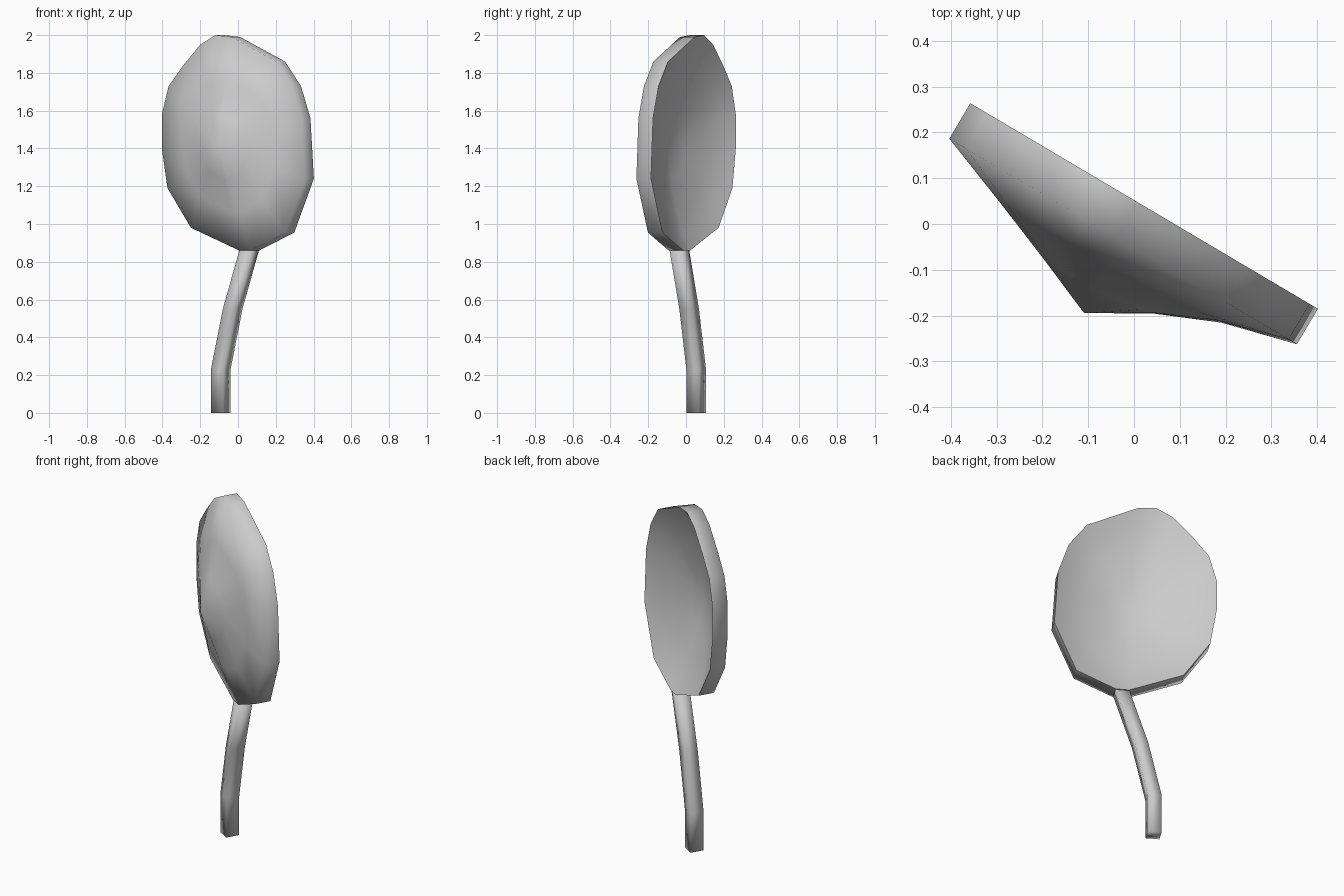
import bpy, bmesh, math

cube = bpy.data.objects.get("Cube")
if cube:
    bpy.data.objects.remove(cube, do_unlink=True)

grey = bpy.data.materials.new("plain_grey")
grey.use_nodes = True
GREY = (0.6, 0.6, 0.6, 1)
grey.diffuse_color = GREY
grey.node_tree.nodes["Principled BSDF"].inputs["Base Color"].default_value = GREY

TURN = math.radians(-30.6)   # the whole leaf is turned about the vertical
HALF = 0.045                 # half the rim thickness


def finish(bm, name):
    bmesh.ops.recalc_face_normals(bm, faces=bm.faces)
    for face in bm.faces:
        face.smooth = True
    mesh = bpy.data.meshes.new(name)
    bm.to_mesh(mesh)
    bm.free()
    mesh.materials.append(grey)
    obj = bpy.data.objects.new(name, mesh)
    obj.rotation_euler.z = TURN
    bpy.context.collection.objects.link(obj)


def bridge(bm, a, b):
    for i in range(len(a)):
        j = (i + 1) % len(a)
        bm.faces.new((a[i], a[j], b[j], b[i]))


# Cupped leaf blade: outline (across, height), drawn in towards an off-centre peak
OUTLINE = [(0.033, 0.86), (0.105, 0.86), (0.32, 0.955), (0.44, 1.24),
           (0.419, 1.56), (0.361, 1.73), (0.263, 1.86), (-0.014, 1.99),
           (-0.113, 2.0), (-0.205, 1.95), (-0.31, 1.84), (-0.40, 1.73),
           (-0.442, 1.58), (-0.442, 1.4), (-0.407, 1.19), (-0.263, 0.98)]
PEAK = (0.005, 1.4)
# each ring: scale, bulge, dent on the right flank
FRONT = [(1, 0, 0), (0.62, 0.065, 0.022), (0.3, 0.122, 0.02)]
BACK = [(1, 0, 0), (0.85, 0.042, 0), (0.62, 0.086, 0), (0.3, 0.13, 0)]


def skin(bm, side, rings, peak_bulge):
    loops = []
    for scale, bulge, dent in rings:
        loops.append([bm.verts.new((PEAK[0] + (u - PEAK[0]) * scale,
                                    side - bulge + dent * max(0, u / 0.44),
                                    PEAK[1] + (z - PEAK[1]) * scale))
                      for u, z in OUTLINE])
    for a, b in zip(loops, loops[1:]):
        bridge(bm, a, b)
    tip = bm.verts.new((PEAK[0], side - peak_bulge, PEAK[1]))
    last = loops[-1]
    for i in range(len(last)):
        bm.faces.new((last[i], last[(i + 1) % len(last)], tip))
    return loops[0]


bm = bmesh.new()
front_rim = skin(bm, -HALF, FRONT, 0.178)
back_rim = skin(bm, HALF, BACK, 0.155)
bridge(bm, front_rim, back_rim)
# Crisp edge only round the hollow back
for i, v in enumerate(back_rim):
    bm.edges.get((v, back_rim[i - 1])).smooth = False
finish(bm, "leaf_blade")

# Square stem, softly shaded, that leans over to the foot of the blade
bm = bmesh.new()
W = 0.038
sections = []
for u, z in [(-0.106, 0), (-0.106, 0.23), (-0.033, 0.55), (0.069, 0.862)]:
    sections.append([bm.verts.new((u + dx * W, dy * W, z))
                     for dx, dy in ((-1, -1), (1, -1), (1, 1), (-1, 1))])
for a, b in zip(sections, sections[1:]):
    bridge(bm, a, b)
bm.faces.new(sections[0])
bm.faces.new(sections[-1])
finish(bm, "stem")
